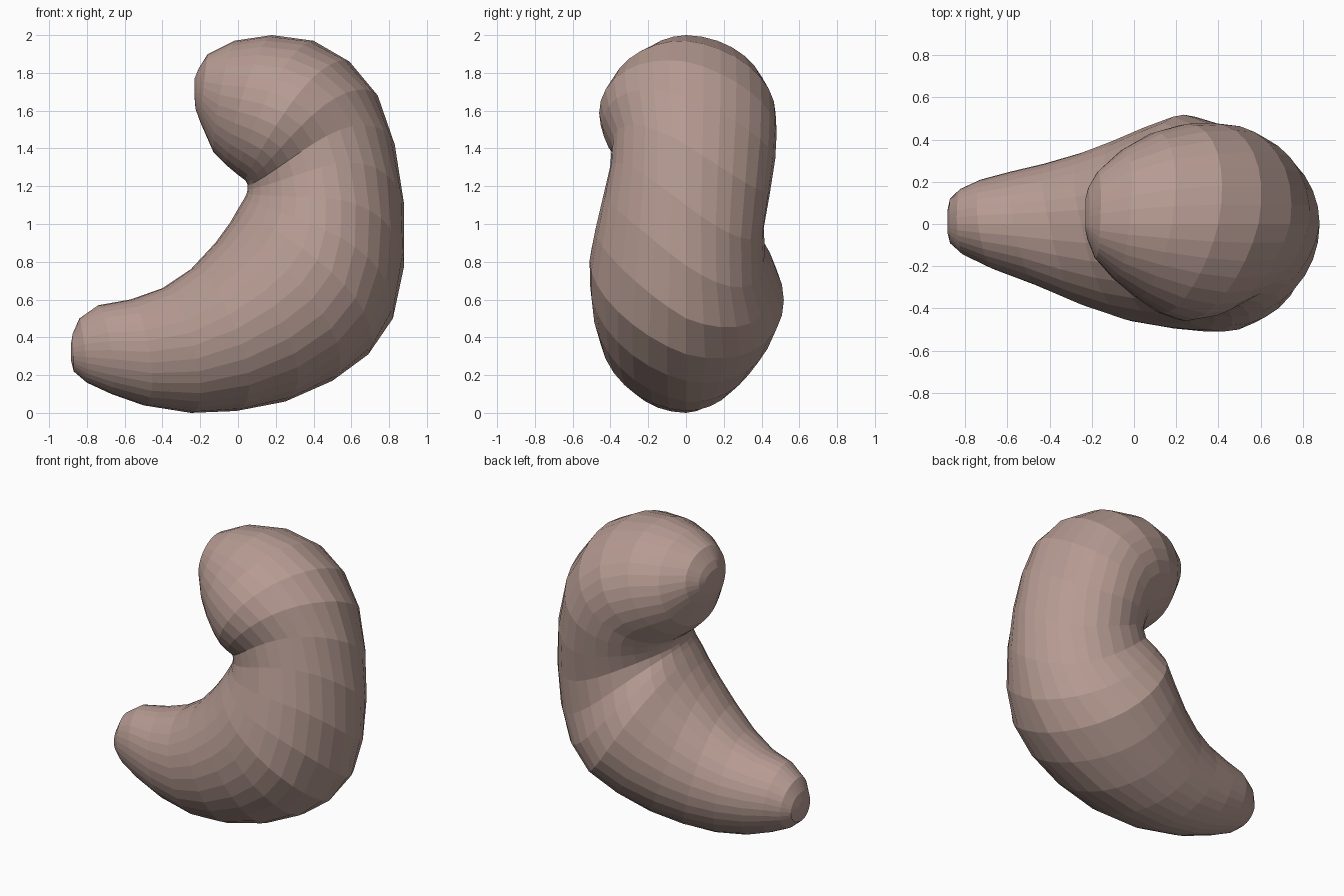
import bpy, bmesh, math

if "Cube" in bpy.data.objects:
    bpy.data.objects.remove(bpy.data.objects["Cube"])

SIDES = 32

# Cross-sections from the lower tip to the upper end:
# inner x, inner z, outer x, outer z, front depth, back depth
sections = [
    (-.885, .36, -.885, .28, .04, .06),
    (-.875, .42, -.87, .22, .09, .12),
    (-.84, .50, -.80, .16, .14, .17),
    (-.74, .57, -.67, .10, .20, .22),
    (-.57, .60, -.50, .04, .26, .26),
    (-.40, .66, -.25, .00, .35, .31),
    (-.25, .76, -.01, .01, .43, .38),
    (-.12, .90, .25, .06, .48, .46),
    (-.04, 1.01, .50, .17, .50, .52),
    (.00, 1.08, .69, .31, .51, .48),
    (.03, 1.13, .82, .50, .51, .42),
    (.045, 1.16, .88, .78, .48, .41),
    (.05, 1.18, .88, 1.10, .44, .44),
    (.05, 1.20, .83, 1.42, .40, .47),
    (.05, 1.21, .74, 1.68, .39, .48),
    (.04, 1.23, .59, 1.86, .46, .48),
    (.00, 1.26, .40, 1.97, .46, .47),
    (-.06, 1.31, .18, 2.00, .38, .42),
    (-.13, 1.38, -.02, 1.97, .28, .34),
    (-.20, 1.54, -.16, 1.90, .17, .24),
    (-.225, 1.61, -.21, 1.82, .08, .17),
    (-.23, 1.67, -.23, 1.77, .03, .12),
]
LAST = len(sections) - 1


def section_at(s):
    """Interpolate the section table at a fractional position."""
    s = min(max(s, 0), LAST)
    k = min(int(s), LAST - 1)
    f = s - k
    return [p + (q - p) * f for p, q in zip(sections[k], sections[k + 1])]


bm = bmesh.new()
rings = []
for k in range(LAST + 1):
    # Rings lean upward at the front, most strongly around the bend
    lean = -1.0 * math.sin(math.pi * k / LAST) ** 2
    front = section_at(k - lean)[4]
    back = section_at(k + lean)[5]
    ring = []
    for i in range(SIDES):
        a = 2 * math.pi * i / SIDES
        t = (1 - math.cos(a)) / 2
        s = math.sin(a)
        ix, iz, ox, oz = section_at(k + lean * s)[:4]
        y = s * (back if s > 0 else front)
        ring.append(bm.verts.new((ix + (ox - ix) * t, y, iz + (oz - iz) * t)))
    rings.append(ring)

# Skin between neighbouring sections and close both ends
for r0, r1 in zip(rings, rings[1:]):
    for i in range(SIDES):
        j = (i + 1) % SIDES
        bm.faces.new((r0[i], r0[j], r1[j], r1[i]))
bm.faces.new(rings[0])
bm.faces.new(rings[-1])
bmesh.ops.recalc_face_normals(bm, faces=bm.faces)

mesh = bpy.data.meshes.new("curved_body")
bm.to_mesh(mesh)
bm.free()
body = bpy.data.objects.new("curved_body", mesh)
bpy.context.collection.objects.link(body)

# Dusty pink-brown surface
mat = bpy.data.materials.new("dusty_pink")
mat.diffuse_color = (0.47, 0.33, 0.29, 1)
mat.use_nodes = True
mat.node_tree.nodes["Principled BSDF"].inputs["Base Color"].default_value = mat.diffuse_color
mesh.materials.append(mat)
